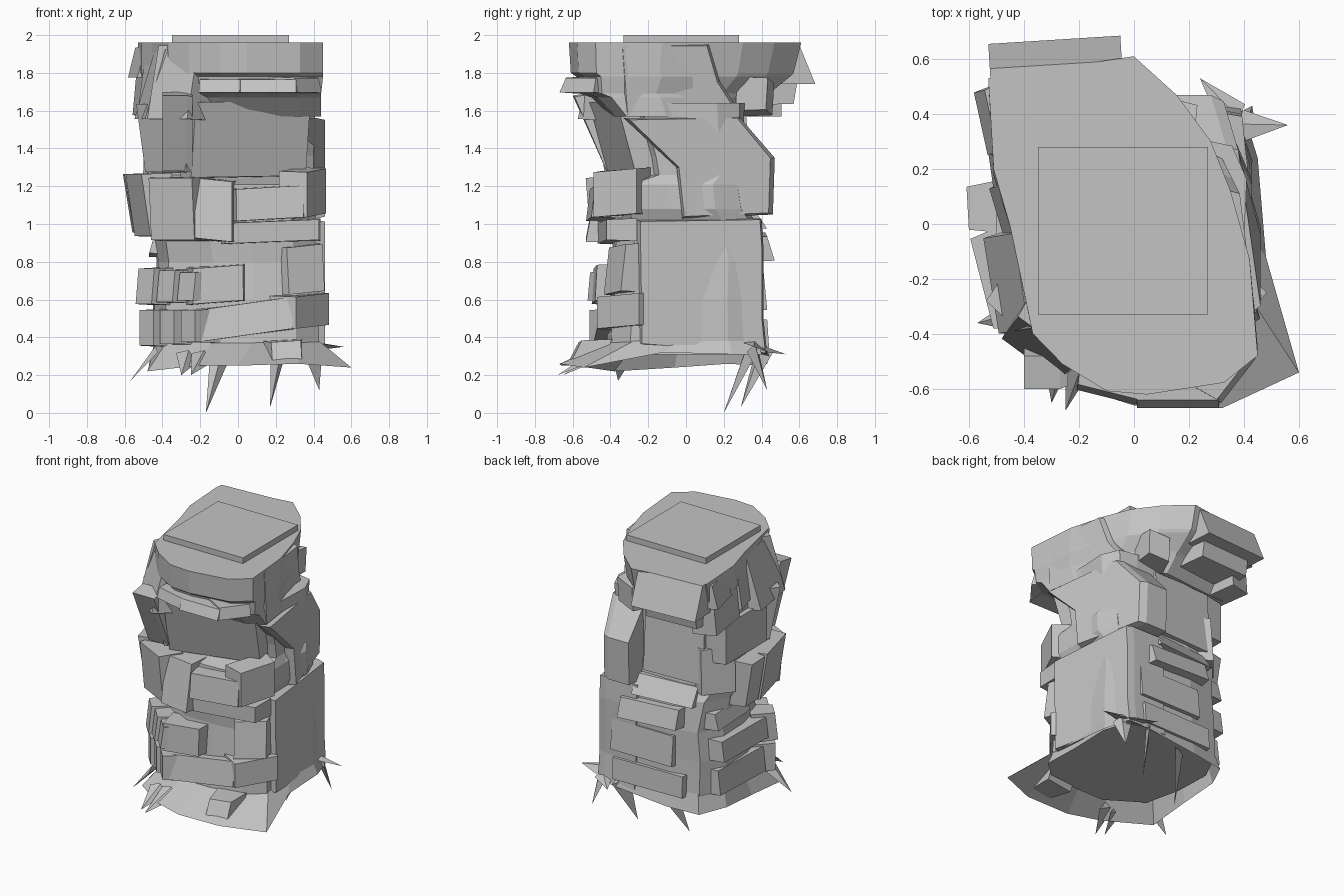
import bpy, bmesh
from mathutils import Vector

stone = bpy.data.materials.new("grey stone")
stone.diffuse_color = (0.55, 0.55, 0.55, 1)


def make(name, verts, faces):
    me = bpy.data.meshes.new(name)
    me.from_pydata([tuple(v) for v in verts], [], faces)
    bm = bmesh.new()
    bm.from_mesh(me)
    bmesh.ops.recalc_face_normals(bm, faces=bm.faces)
    bm.to_mesh(me)
    bm.free()
    me.materials.append(stone)
    ob = bpy.data.objects.new(name, me)
    bpy.context.collection.objects.link(ob)
    return ob


def skin(name, rings):
    """Join equal rings of points and close both ends."""
    n, m = len(rings[0]), len(rings)
    faces = [(r * n + i, r * n + (i + 1) % n, (r + 1) * n + (i + 1) % n, (r + 1) * n + i)
             for r in range(m - 1) for i in range(n)]
    faces += [tuple(range(n))[::-1], tuple(range((m - 1) * n, m * n))]
    return make(name, [p for ring in rings for p in ring], faces)


def fit(outline, z, x0, x1, y0, y1):
    return [((x0 + x1) / 2 + u * (x1 - x0) / 2, (y0 + y1) / 2 + v * (y1 - y0) / 2, z)
            for u, v in outline]


def side_block(name, yz, x0, x1, x2, shrink=.93, turn=0.0):
    """Block drawn in the right view, from x0 to x1, bevelled out to x2, back end turned inward."""
    cy, cz = sum(p[0] for p in yz) / len(yz), sum(p[1] for p in yz) / len(yz)
    small = [(cy + (y - cy) * shrink, cz + (z - cz) * (shrink + 1) / 2) for y, z in yz]
    return skin(name, [[(x0, y, z) for y, z in yz],
                       [(x1 - turn * max(0, y), y, z) for y, z in yz],
                       [(x2 - turn * max(0, y), y, z) for y, z in small]])


def slab(name, a, b, z0, z1, lean=0.0, tilt=0.0, depth=0.16, ch=0.012):
    """Rock block: outer face from a to b (anticlockwise), top leaning inward, b end raised."""
    a, b = Vector((*a, 0)), Vector((*b, 0))
    d = (b - a).normalized()
    inn = Vector((-d.y, d.x, 0))
    up = Vector((0, 0, 1))
    v = []
    for z, s, off in ((z0, 1, 0), (z1, -1, lean)):
        v += [a + d * ch + inn * off + up * (z + s * ch * 0.5),
              b - d * ch + inn * off + up * (z + s * ch * 0.5 + tilt),
              b + d * ch + inn * (off + depth) + up * (z + tilt),
              a - d * ch + inn * (off + depth) + up * z]
    return skin(name, [v[:4], v[4:]])


# Main column
column = [(-.3, -1), (.2, -1), (.72, -.95), (1, -.7), (.98, -.1), (1, .55), (.88, .92), (.6, 1),
          (-.3, 1), (-.8, .9), (-1, .5), (-.98, -.1), (-.85, -.65)]
skin("column", [fit(column, *lv) for lv in [
    (.31, -.43, .44, -.46, .42), (.37, -.45, .43, -.42, .41), (.60, -.45, .43, -.40, .40),
    (.80, -.43, .42, -.38, .40), (1.01, -.46, .40, -.40, .37), (1.08, -.50, .43, -.41, .32),
    (1.21, -.50, .43, -.40, .30), (1.26, -.49, .40, -.22, .30), (1.36, -.48, .40, -.24, .30),
    (1.64, -.47, .41, -.34, .31)]])

# Overhanging cap
cap = [(-.12, -.98), (.18, -1), (.75, -.93), (1, -.77), (.94, -.2), (.8, .2), (.65, .5),
       (.4, .77), (.08, 1), (-1, .87), (-.96, .33), (-.84, 0), (-.67, -.64), (-.45, -.82)]
skin("cap", [fit(cap, *lv) for lv in [
    (1.57, -.49, .44, -.40, .34), (1.67, -.51, .44, -.50, .42), (1.69, -.51, .44, -.56, .44),
    (1.78, -.52, .45, -.58, .55), (1.80, -.53, .45, -.61, .57), (1.96, -.53, .45, -.62, .61)]])

# Flat plate on top
bpy.ops.mesh.primitive_cube_add(size=1, location=(-.04, -.025, 1.975))
plate = bpy.context.object
plate.name = "top_plate"
plate.scale = (.62, .61, .05)
plate.data.materials.append(stone)

# Front ledges and panels
slab("front_cap_ledge", (-.22, -.60), (.02, -.66), 1.69, 1.77, .02)
slab("front_cap_ledge", (0, -.67), (.32, -.67), 1.69, 1.77, .03)
slab("front_cap_ledge_corner", (.31, -.66), (.45, -.48), 1.69, 1.78, .02)
slab("front_cap_left_block", (-.49, -.41), (-.26, -.58), 1.55, 1.95, .10)
slab("front_panel", (-.26, -.41), (.37, -.26), 1.24, 1.65, -.11, .01)
slab("front_panel_strip", (-.50, -.22), (-.26, -.44), 1.27, 1.64, -.07)
side_block("leaning_strip", [(-.60, 1.68), (-.48, 1.7), (-.30, 1.28), (-.42, 1.28)],
           -.40, -.27, -.24)
slab("front_mid_ledge", (-.02, -.53), (.36, -.50), 1.01, 1.19, .02, .02, depth=.25)
slab("front_mid_ledge_corner", (.36, -.50), (.47, -.25), 1.03, 1.28, .0, .02, depth=.15)
slab("front_mid_left", (-.24, -.53), (-.02, -.53), .92, 1.25, .06, -.02)
slab("front_under_ledge", (-.08, -.47), (.44, -.42), .89, 1.01, 0, .02)
slab("front_low_block", (-.25, -.50), (.04, -.48), .57, .77, .01, .02)
slab("front_low_block_right", (.26, -.44), (.47, -.34), .62, .88, .03, .02)
slab("front_low_band", (-.22, -.49), (.30, -.47), .37, .55, .03, .07)
slab("front_low_band_corner", (.30, -.48), (.49, -.24), .44, .62, .0, .02)
slab("front_foot_block", (.17, -.62), (.35, -.60), .27, .38, .05, .01)

# Left side blocks
slab("left_cap_block", (-.585, .49), (-.53, .24), 1.77, 1.94, .04)
slab("left_cap_under", (-.56, .47), (-.51, .12), 1.57, 1.80, .02)
slab("left_cap_notch", (-.53, .14), (-.47, -.06), 1.62, 1.92, .04)
slab("left_cap_front", (-.55, -.04), (-.49, -.41), 1.55, 1.93, .11)
slab("left_upper_panel", (-.50, .28), (-.50, -.20), 1.28, 1.57, .0)
slab("left_mid_block", (-.56, .15), (-.55, -.03), .95, 1.27, -.05)
slab("left_mid_block_front", (-.55, -.03), (-.46, -.38), .93, 1.27, -.05)
slab("left_mid_block_corner", (-.47, -.38), (-.22, -.51), .91, 1.25, -.03)
slab("left_tilted_slab", (-.47, .32), (-.47, -.05), .82, .94, .03, .02)
for k in range(3):
    # two rows of small stepped corner blocks
    x, y = -.55 + .11 * k, -.24 - .09 * k
    slab("left_upper_step", (x, y), (x + .10, y - .11), .57 + .01 * k, .77 - .01 * k, .02)
    slab("left_lower_step", (x + .02, y), (x + .11, y - .10), .35 + .01 * k, .55, .0)
slab("left_low_slab", (-.50, .30), (-.51, -.20), .60, .75, .02)
slab("left_foot_slab", (-.47, .30), (-.49, -.20), .36, .54, .02)

# Right side: three big stacked blocks
side_block("right_cap_block", [(-.33, 1.57), (.30, 1.57), (.18, 1.75), (.12, 1.95), (-.36, 1.95)],
           .10, .41, .44, turn=.5)
side_block("right_mid_block", [(-.33, 1.56), (.28, 1.57), (.47, 1.35), (.46, 1.05),
                               (-.02, 1.03), (-.05, 1.3)], .12, .42, .46, turn=.3)
side_block("right_low_block", [(-.26, 1.02), (.40, 1.03), (.41, .88), (.41, .50), (.43, .31),
                               (-.25, .36)], .10, .41, .46, .96, turn=.17)

# Back blocks
slab("back_overhang", (-.05, .685), (-.53, .655), 1.74, 1.96, .09, depth=.3, ch=0)
slab("back_overhang_under", (-.08, .57), (-.48, .55), 1.63, 1.76, -.02, depth=.25)
slab("back_cap_shard", (.24, .42), (.08, .46), 1.60, 1.78, -.01, -.03)
slab("back_upper_panel", (.10, .35), (-.37, .33), 1.12, 1.57, .03)
slab("back_left_block", (-.36, .36), (-.52, .17), 1.06, 1.38, .02)
slab("back_sill", (.14, .43), (-.33, .39), .97, 1.10, .08)
slab("back_tilted_slab", (.22, .47), (-.25, .46), .80, .94, .04, .02)
slab("back_low_slab", (.30, .43), (-.20, .43), .54, .76, .02)
slab("back_foot_slab", (.28, .44), (-.28, .43), .34, .50, .01)

# Ragged skirt of thin sheets flaring round the foot
top = fit(column, .38, -.44, .43, -.40, .41)
hem = [(-.22, -.59, .25), (.0, -.66, .25), (.32, -.67, .26), (.60, -.54, .24), (.48, -.12, .32),
       (.45, .24, .31), (.40, .40, .31), (.26, .44, .30), (-.15, .43, .26), (-.38, .40, .25),
       (-.47, .22, .26), (-.47, -.06, .24), (-.48, -.38, .22)]
n = len(hem)
make("foot_skirt", top + hem, [(i, n + i, n + (i + 1) % n, (i + 1) % n) for i in range(n)])

# Hanging spikes: tip and centre of the root
spikes = [((-.17, .20, 0), (-.09, .33, .32)), ((.17, .29, .03), (.22, .41, .34)),
          ((.43, .43, .12), (.40, .36, .33)), ((.56, .36, .35), (.40, .36, .36)),
          ((.24, .53, .31), (.36, .40, .34)), ((-.57, -.36, .17), (-.44, -.33, .32)),
          ((-.30, -.65, .20), (-.27, -.50, .30)), ((-.25, -.68, .20), (-.19, -.50, .30))]
for tip, root in spikes:
    t, r = Vector(tip), Vector(root)
    d = (t - r).normalized()
    s = d.cross(Vector((.3, .2, 1))).normalized() * .06
    w = d.cross(s).normalized() * .02
    make("spike", [t, r + s, r - s + w, r - w - d * .03],
         [(0, 1, 2), (0, 2, 3), (0, 3, 1), (1, 3, 2)])
